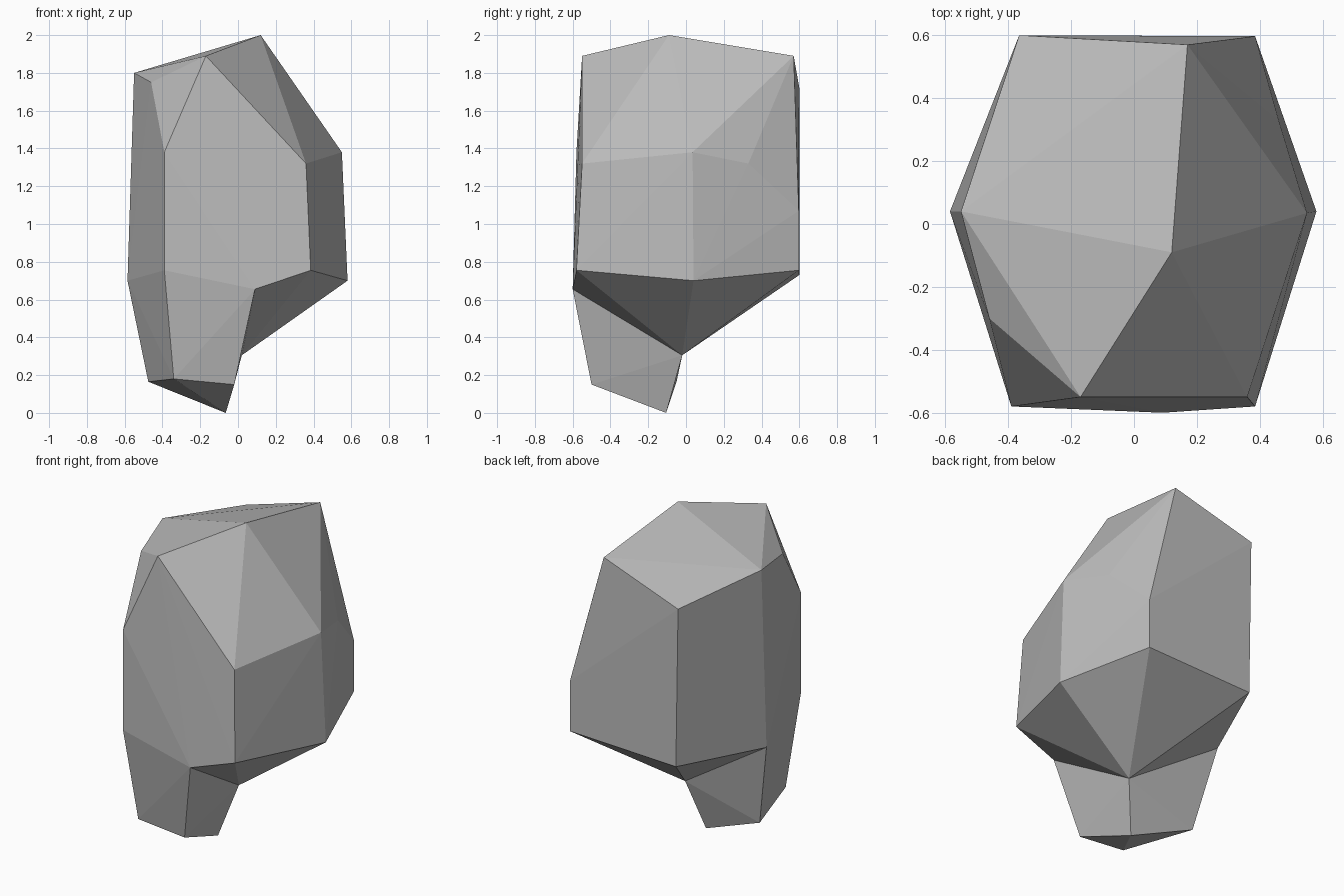
import bpy
import bmesh
from mathutils import Vector

cube = bpy.data.objects.get("Cube")
if cube:
    bpy.data.objects.remove(cube, do_unlink=True)

# Plain grey stone
stone = bpy.data.materials.new("grey_stone")
stone.use_nodes = True
grey = (0.5, 0.5, 0.5, 1)
stone.diffuse_color = grey
shader = next(n for n in stone.node_tree.nodes if n.type == "BSDF_PRINCIPLED")
shader.inputs["Base Color"].default_value = grey
shader.inputs["Roughness"].default_value = 0.9

# Corners of the crown, from the peak down to the slanted shoulders
crown = [
    (0.12, -0.09, 2), (-0.17, -0.55, 1.89), (0.17, 0.57, 1.89),
    (-0.55, 0.04, 1.8), (-0.46, -0.3, 1.75), (-0.365, 0.6, 1.72),
    (-0.39, -0.58, 1.38), (0.36, -0.55, 1.32), (0.55, 0.035, 1.38),
    (0.46, 0.33, 1.32), (0.385, 0.597, 1.07),
]

# Corners of the belly that only the upper block uses
belly = [(0.385, -0.58, 0.755), (0.58, 0.04, 0.7),
         (0.385, 0.597, 0.755), (-0.35, 0.6, 0.73)]

# Corners shared by the upper block and the foot
seam = [(0.09, -0.6, 0.655), (-0.39, -0.58, 0.755),
        (-0.585, 0.04, 0.7), (0.02, -0.02, 0.305)]

# Slanted underside of the foot
sole = [(-0.02, -0.5, 0.15), (-0.34, -0.5, 0.18),
        (-0.475, -0.05, 0.165), (-0.065, -0.105, 0)]


def add_block(bm, corners):
    """Wrap the corners in a faceted skin, left open where blocks meet."""
    verts = [bm.verts.new(c) for c in corners]
    bmesh.ops.convex_hull(bm, input=verts)
    joint = [Vector(c) for c in seam]

    def on_joint(v):
        return any((v.co - j).length < 1e-4 for j in joint)

    inner = [f for f in bm.faces if all(on_joint(v) for v in f.verts)]
    bmesh.ops.delete(bm, geom=inner, context="FACES_ONLY")


# Both blocks are welded into a single faceted boulder
bm = bmesh.new()
add_block(bm, crown + belly + seam)
add_block(bm, seam + sole)
bmesh.ops.remove_doubles(bm, verts=bm.verts[:], dist=1e-4)
wire = [e for e in bm.edges if not e.link_faces]
bmesh.ops.delete(bm, geom=wire, context="EDGES")
bmesh.ops.recalc_face_normals(bm, faces=bm.faces[:])
mesh = bpy.data.meshes.new("boulder")
bm.to_mesh(mesh)
bm.free()
mesh.materials.append(stone)
boulder = bpy.data.objects.new("boulder", mesh)
bpy.context.collection.objects.link(boulder)
